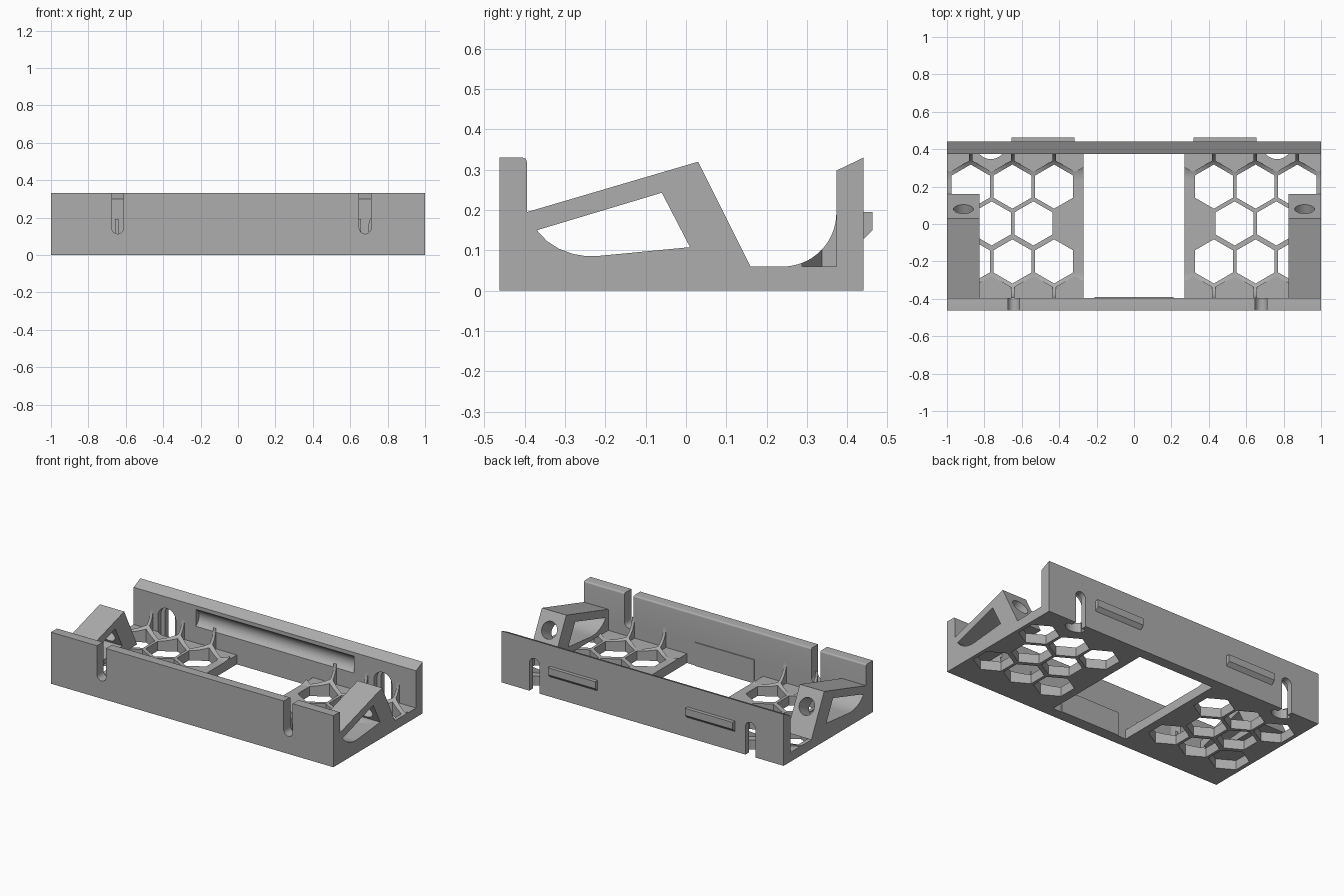
import bpy, bmesh
from math import sin, cos, pi
from mathutils import Vector

if "Cube" in bpy.data.objects:
    bpy.data.objects.remove(bpy.data.objects["Cube"])

grey = bpy.data.materials.new("plain grey")
grey.use_nodes = True
colour = (0.42, 0.42, 0.42, 1)
grey.diffuse_color = colour
grey.node_tree.nodes["Principled BSDF"].inputs["Base Color"].default_value = colour


def prism(name, profile, axis, lo, hi):
    """Extrude a closed 2D profile along one axis."""
    place = {"x": lambda a, b, t: (t, a, b),
             "y": lambda a, b, t: (a, t, b),
             "z": lambda a, b, t: (a, b, t)}[axis]
    bm = bmesh.new()
    ends = [[bm.verts.new(place(a, b, t)) for a, b in profile] for t in (lo, hi)]
    bm.faces.new(ends[0])
    bm.faces.new(ends[1])
    n = len(profile)
    for i in range(n):
        j = (i + 1) % n
        bm.faces.new((ends[0][i], ends[0][j], ends[1][j], ends[1][i]))
    bmesh.ops.recalc_face_normals(bm, faces=bm.faces)
    mesh = bpy.data.meshes.new(name)
    bm.to_mesh(mesh)
    bm.free()
    mesh.materials.append(grey)
    obj = bpy.data.objects.new(name, mesh)
    bpy.context.collection.objects.link(obj)
    return obj


def cut(target, cutter):
    """Subtract the cutter and delete it."""
    mod = target.modifiers.new("cut", "BOOLEAN")
    mod.operation, mod.solver, mod.object = "DIFFERENCE", "EXACT", cutter
    cutter.hide_render = True
    bpy.context.view_layer.objects.active = target
    bpy.ops.object.modifier_apply(modifier=mod.name)
    bpy.data.objects.remove(cutter)


def smooth(obj):
    bpy.ops.object.select_all(action="DESELECT")
    obj.select_set(True)
    bpy.context.view_layer.objects.active = obj
    bpy.ops.object.shade_smooth_by_angle(angle=pi / 6)


def rect(a0, a1, b0, b1):
    return [(a0, b0), (a1, b0), (a1, b1), (a0, b1)]


def arc(ca, cb, r, start, end, steps=16):
    return [(ca + r * cos(start + (end - start) * i / steps),
             cb + r * sin(start + (end - start) * i / steps)) for i in range(steps + 1)]


def hexagon(x, y, lo, hi):
    return prism("hex_cutter", arc(x, y, 0.118, pi / 6, pi / 6 + 5 * pi / 3, 5), "z", lo, hi)


FRONT, FRONT_IN, BACK_IN, BACK = -0.463, -0.395, 0.373, 0.44
FLOOR, TOP, PITCH = 0.06, 0.33, 0.223

# Honeycomb centres: full rows pierce the floor, edge rows only shape the ribs
through = [(0.427 + PITCH * i, y) for y in (0.2, -0.2) for i in range(3)]
through += [(0.538 + PITCH * i, 0.003) for i in range(2)]
edge = [(0.315 + PITCH * i, y) for y in (0.397, -0.397) for i in range(4)]

# Floor with central opening
floor = prism("floor", rect(-1, 1, FRONT_IN, BACK_IN), "z", 0, FLOOR)
cut(floor, prism("opening_cutter", rect(-0.27, 0.27, -0.6, 0.6), "z", -0.1, 0.2))
for side in (1, -1):
    for x, y in through:
        cut(floor, hexagon(side * x, y, -0.1, 0.2))
    cut(floor, prism("head_cutter", arc(side * 0.765, 0.43, 0.083, 0, 2 * pi * 31 / 32, 31),
                     "z", -0.1, 0.2))

# Front wall with rounded inner lip and two open-topped slots
lip = arc(FRONT_IN - 0.01, TOP - 0.01, 0.01, 0, pi / 2, 5)
front_wall = prism("front_wall", [(FRONT, 0), (FRONT_IN, 0)] + lip + [(FRONT, TOP)], "x", -1, 1)
for x in (-0.643, 0.68):
    profile = arc(x, 0.145, 0.032, pi, 2 * pi) + [(x + 0.032, 0.5), (x - 0.032, 0.5)]
    cut(front_wall, prism("slot_cutter", profile, "y", -0.6, -0.3))
smooth(front_wall)
prism("front_inner_panel", rect(-0.21, 0.21, 0, 0.15), "y", FRONT_IN, FRONT_IN + 0.006)

# Back wall with sloped top, scooped groove and two keyed slots
back_wall = prism("back_wall", [(BACK_IN, 0), (BACK, 0), (BACK, TOP), (BACK_IN, 0.298)],
                  "x", -1, 1)
groove = arc(BACK_IN - 0.03, 0.22, 0.062, 0, 2 * pi * 31 / 32, 31)
cut(back_wall, prism("groove_cutter", groove, "x", -0.56, 0.56))
for side in (1, -1):
    x = side * 0.765
    for r, top, y0, y1 in ((0.036, 0.215, 0.3, 0.6), (0.064, 0.225, 0.3, 0.405)):
        profile = arc(x, top - r, r, 0, pi) + [(x - r, -0.1), (x + r, -0.1)]
        cut(back_wall, prism("keyhole_cutter", profile, "y", y0, y1))
smooth(back_wall)

for side, label in ((1, "left"), (-1, "right")):
    span = sorted((side * 0.27, side * 1.0))

    # Curved ribs rising from the honeycomb to each wall
    r = 0.133
    curves = {
        "back": [(BACK_IN, FLOOR)] + arc(BACK_IN - r, FLOOR + r, r, 0, -pi / 2),
        "front": [(FRONT_IN, FLOOR)] + arc(FRONT_IN + r, FLOOR + r, r, pi, 3 * pi / 2),
    }
    for end, profile in curves.items():
        ribs = prism(f"{label}_{end}_ribs", profile, "x", *span)
        for x, y in through + edge:
            if (y > 0.1) == (end == "back") and abs(y) > 0.1:
                cut(ribs, hexagon(side * x, y, 0.03, 0.4))
        smooth(ribs)

    # Sloped side support with a window and a round hole in its rear face
    outer = [(FRONT_IN, FLOOR), (0.16, FLOOR), (0.03, 0.32), (FRONT_IN, 0.195)]
    support = prism(f"{label}_support", outer, "x", *sorted((side * 0.827, side * 1.0)))
    window = [(-0.06, 0.243), (-0.37, 0.15), (-0.345, 0.123), (-0.315, 0.104),
              (-0.28, 0.091), (-0.25, 0.086), (-0.22, 0.086), (0.01, 0.108)]
    cut(support, prism("window_cutter", window, "x", *sorted((side * 0.7, side * 1.1))))
    hole = prism("hole_cutter", arc(0, 0, 0.053, 0, 2 * pi * 31 / 32, 31), "z", -0.17, 0.1)
    hole.rotation_euler = Vector((0, 0.89, 0.45)).to_track_quat("Z", "Y").to_euler()
    hole.location = (side * 0.912, 0.08, 0.22)
    bpy.context.view_layer.update()
    cut(support, hole)
    smooth(support)

    # Catch tab on the rear face
    prism(f"{label}_catch_tab", [(BACK, 0.128), (0.463, 0.15), (0.463, 0.195), (BACK, 0.195)],
          "x", *sorted((side * 0.318, side * 0.655)))
